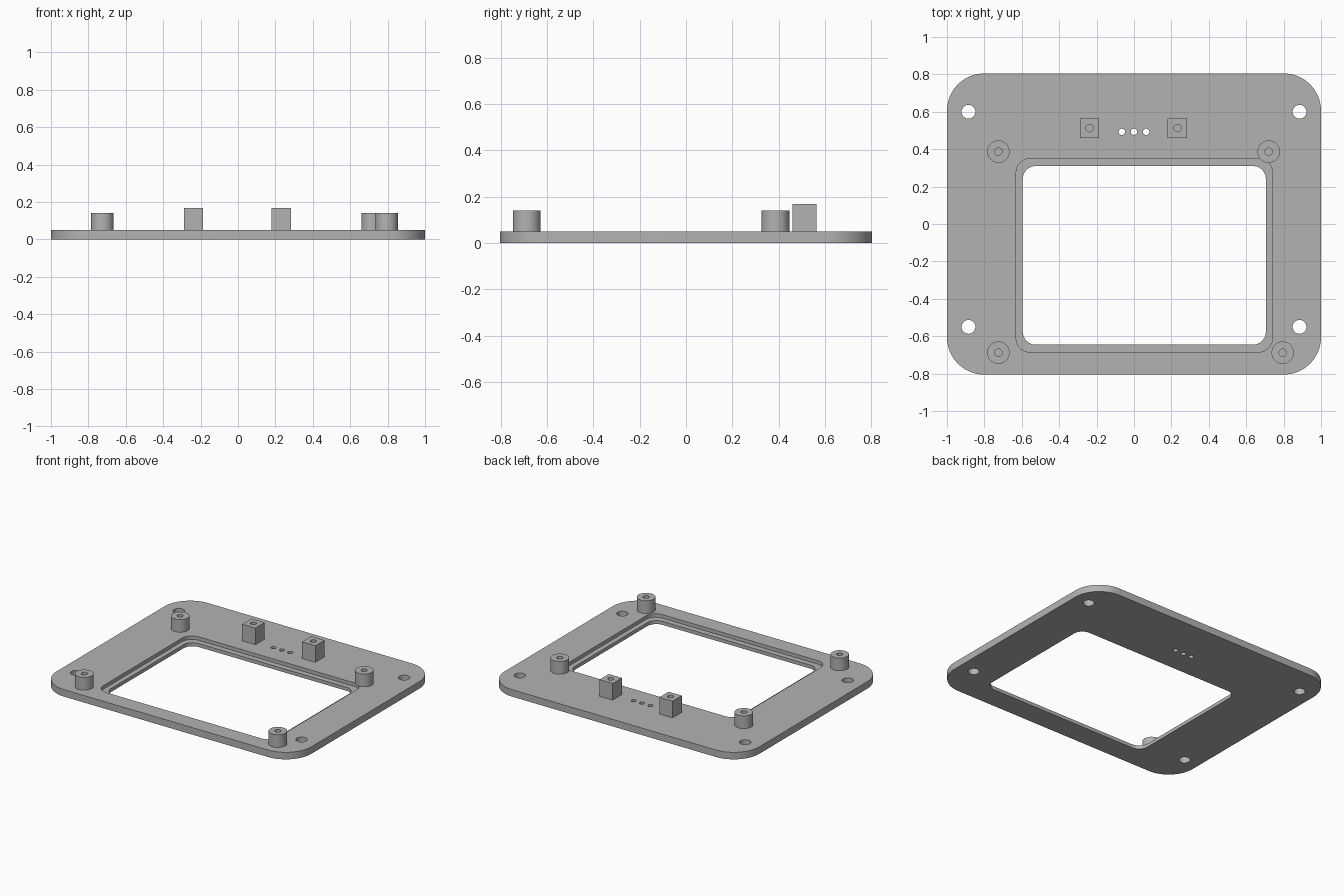
import bpy
import bmesh
from math import cos, sin, pi

if "Cube" in bpy.data.objects:
    bpy.data.objects.remove(bpy.data.objects["Cube"], do_unlink=True)

# Single grey plastic
grey = bpy.data.materials.new("grey plastic")
grey.use_nodes = True
colour = (0.45, 0.45, 0.45, 1)
grey.diffuse_color = colour
grey.node_tree.nodes["Principled BSDF"].inputs["Base Color"].default_value = colour

PLATE_TOP = 0.05
LEDGE = 0.025


def prism(name, outline, z0, z1):
    """Extrude a closed counter-clockwise outline from z0 to z1."""
    bm = bmesh.new()
    face = bm.faces.new([bm.verts.new((x, y, z0)) for x, y in outline])
    new = bmesh.ops.extrude_face_region(bm, geom=[face])["geom"]
    verts = [v for v in new if isinstance(v, bmesh.types.BMVert)]
    bmesh.ops.translate(bm, verts=verts, vec=(0, 0, z1 - z0))
    bmesh.ops.recalc_face_normals(bm, faces=bm.faces)
    mesh = bpy.data.meshes.new(name)
    bm.to_mesh(mesh)
    bm.free()
    mesh.materials.append(grey)
    obj = bpy.data.objects.new(name, mesh)
    bpy.context.collection.objects.link(obj)
    return obj


def circle(x, y, r, n=40):
    return [(x + r * cos(2 * pi * i / n), y + r * sin(2 * pi * i / n)) for i in range(n)]


def rounded(x0, x1, y0, y1, r, n=12):
    corners = [(x1 - r, y1 - r), (x0 + r, y1 - r), (x0 + r, y0 + r), (x1 - r, y0 + r)]
    return [(cx + r * cos(pi / 2 * (k + i / n)), cy + r * sin(pi / 2 * (k + i / n)))
            for k, (cx, cy) in enumerate(corners) for i in range(n + 1)]


def finish(obj, cutters=()):
    """Subtract the cutters, then smooth the curved walls."""
    bpy.ops.object.select_all(action="DESELECT")
    bpy.context.view_layer.objects.active = obj
    obj.select_set(True)
    for cutter in cutters:
        cutter.hide_render = True
        mod = obj.modifiers.new("cut", "BOOLEAN")
        mod.operation = "DIFFERENCE"
        mod.solver = "EXACT"
        mod.object = cutter
        bpy.ops.object.modifier_apply(modifier=mod.name)
        bpy.data.objects.remove(cutter, do_unlink=True)
    bpy.ops.object.shade_smooth_by_angle(angle=pi / 6)


# Base plate with window, recessed ledge, corner holes and indicator holes
plate = prism("base_plate", rounded(-1, 1, -0.805, 0.805, 0.2, 16), 0, PLATE_TOP)
cuts = [
    prism("window_cutter", rounded(-0.595, 0.705, -0.645, 0.31, 0.07), -0.1, 0.2),
    prism("ledge_cutter", rounded(-0.63, 0.74, -0.685, 0.35, 0.075), LEDGE, 0.2),
]
for x in (-0.885, 0.885):
    for y in (-0.55, 0.6):
        cuts.append(prism("corner_hole_cutter", circle(x, y, 0.037), -0.1, 0.2))
for x in (-0.065, 0, 0.065):
    cuts.append(prism("indicator_hole_cutter", circle(x, 0.493, 0.017, 24), -0.1, 0.2))
finish(plate, cuts)


# Standoffs with screw holes
def standoff(name, outline, x, y, top):
    post = prism(name, outline, PLATE_TOP, top)
    finish(post, [prism("screw_hole_cutter", circle(x, y, 0.02, 24), PLATE_TOP + 0.002, top + 0.1)])


round_posts = {"back_right": (-0.725, 0.387), "back_left": (0.72, 0.387),
               "front_right": (-0.725, -0.688), "front_left": (0.795, -0.688)}
for place, (x, y) in round_posts.items():
    standoff(place + "_round_standoff", circle(x, y, 0.06), x, y, 0.14)

H = 0.052
for place, x in (("right", -0.238), ("left", 0.232)):
    y = 0.513
    square = [(x - H, y - H), (x + H, y - H), (x + H, y + H), (x - H, y + H)]
    standoff(place + "_square_standoff", square, x, y, 0.168)
